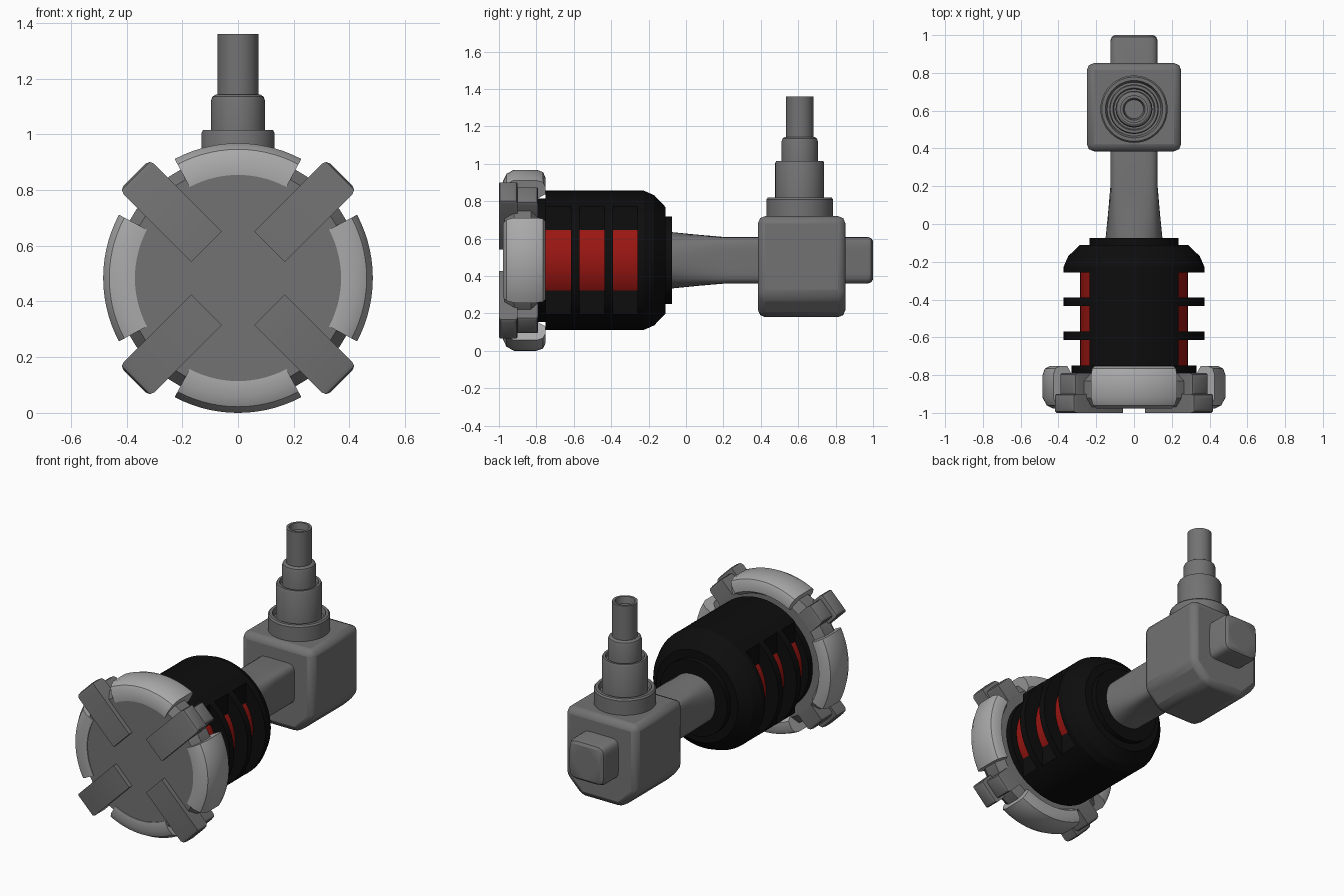
import bpy, bmesh
from math import sin, cos, pi, radians
from mathutils import Vector

if "Cube" in bpy.data.objects:
    bpy.data.objects.remove(bpy.data.objects["Cube"])

CZ = 0.484  # height of the main axis


def material(name, rgb):
    m = bpy.data.materials.new(name)
    m.diffuse_color = (*rgb, 1)
    m.use_nodes = True
    m.node_tree.nodes["Principled BSDF"].inputs["Base Color"].default_value = m.diffuse_color
    return m


GREY = material("grey", (0.17, 0.17, 0.17))
LIGHT = material("light_grey", (0.4, 0.4, 0.4))
BLACK = material("black", (0.004, 0.004, 0.004))
RED = material("red", (0.32, 0.008, 0.006))


def finish(name, bm, mat, bevel=0, segments=2, angle=30):
    bmesh.ops.remove_doubles(bm, verts=bm.verts, dist=1e-5)
    bmesh.ops.recalc_face_normals(bm, faces=bm.faces)
    me = bpy.data.meshes.new(name)
    bm.to_mesh(me)
    bm.free()
    me.materials.append(mat)
    ob = bpy.data.objects.new(name, me)
    bpy.context.collection.objects.link(ob)
    if bevel:
        b = ob.modifiers.new("bevel", 'BEVEL')
        b.width, b.segments = bevel, segments
    bpy.ops.object.select_all(action='DESELECT')
    bpy.context.view_layer.objects.active = ob
    ob.select_set(True)
    bpy.ops.object.shade_smooth_by_angle(angle=radians(angle))
    return ob


def skin(bm, rings, wrap_around=True, wrap_profile=False):
    """Quads between neighbouring rings of points, with caps on open ends."""
    vs = [[bm.verts.new(p) for p in r] for r in rings]
    n, m = len(vs), len(vs[0])
    for i in range(n if wrap_profile else n - 1):
        for j in range(m if wrap_around else m - 1):
            a, b = vs[i], vs[(i + 1) % n]
            k = (j + 1) % m
            bm.faces.new((a[j], a[k], b[k], b[j]))
    if wrap_around and not wrap_profile:
        bm.faces.new(vs[0])
        bm.faces.new(vs[-1])
    if wrap_profile and not wrap_around:
        bm.faces.new([r[0] for r in vs])
        bm.faces.new([r[-1] for r in vs])


def ring(r, y, n=64):
    return [Vector((r * cos(2 * pi * j / n), y, CZ + r * sin(2 * pi * j / n))) for j in range(n)]


def turned(name, profile, mat):
    bm = bmesh.new()
    skin(bm, [ring(r, y) for r, y in profile])
    return finish(name, bm, mat)


# front disc
turned("front_disc", [(0.40, -0.97), (0.44, -0.92), (0.44, -0.83), (0.39, -0.79)], GREY)

# four rounded rim guards
guard = [(0.37, -0.975), (0.425, -0.978), (0.462, -0.96), (0.484, -0.92), (0.484, -0.80),
         (0.472, -0.765), (0.445, -0.752), (0.40, -0.752), (0.37, -0.80)]
for k in range(4):
    bm = bmesh.new()
    angs = [k * pi / 2 + radians(-28 + 56 * j / 14) for j in range(15)]
    skin(bm, [[(r * cos(a), y, CZ + r * sin(a)) for a in angs] for r, y in guard], False, True)
    finish(f"rim_guard_{k + 1}", bm, LIGHT)


# four diagonal clamps, each a front bar with a smaller block behind
def clamp_box(name, k, r0, r1, y0, y1, width, bevel):
    bm = bmesh.new()
    skin(bm, [[(r, y0, -width / 2), (r, y1, -width / 2), (r, y1, width / 2), (r, y0, width / 2)]
              for r in (r0, r1)])
    if bevel:
        edges = [e for e in bm.edges if all(v.co.x > r1 - 0.01 for v in e.verts)]
        bmesh.ops.bevel(bm, geom=edges, offset=bevel, segments=2, profile=0.5, affect='EDGES')
    ob = finish(name, bm, GREY)
    ob.location.z = CZ
    ob.rotation_euler.y = pi / 4 + k * pi / 2


for k in range(4):
    clamp_box(f"clamp_bar_{k + 1}", k, 0.16, 0.525, -1.0, -0.90, 0.155, 0.022)
    clamp_box(f"clamp_block_{k + 1}", k, 0.30, 0.50, -0.91, -0.79, 0.125, 0.02)

# black housing: window sections are flattened on both sides
bm = bmesh.new()
flat = 0.235
rings = [ring(0.33, -0.80), ring(0.33, -0.75)]
for y0, y1 in ((-0.75, -0.615), (-0.57, -0.435), (-0.39, -0.258)):
    if y0 > -0.7:
        rings.append(ring(0.372, y0))
    for y in (y0, y1):
        rings.append([Vector((max(-flat, min(flat, p.x)), p.y, p.z)) for p in ring(0.372, y)])
    rings.append(ring(0.372, y1))
rings += [ring(r, y) for r, y in ((0.372, -0.225), (0.348, -0.17), (0.285, -0.11),
                                  (0.235, -0.11), (0.235, -0.075))]
skin(bm, rings)
finish("housing", bm, BLACK, angle=20)

# red core showing through the windows
turned("red_core", [(0.285, -0.76), (0.285, -0.24)], RED)

# neck: round at the housing, rounded square through to the rear stub
bm = bmesh.new()
rings = []
for y, h, n in ((-0.10, 0.152, 2.2), (-0.07, 0.15, 2.3), (0.06, 0.137, 3.5), (0.20, 0.125, 7),
                (0.97, 0.125, 7), (0.99, 0.118, 7), (1.0, 0.103, 7)):
    sec = []
    for j in range(64):
        c, s = cos(2 * pi * j / 64), sin(2 * pi * j / 64)
        r = h / (abs(c) ** n + abs(s) ** n) ** (1 / n)
        sec.append((r * c, y, CZ + r * s))
    rings.append(sec)
skin(bm, rings)
finish("neck", bm, GREY)

# rear block with chamfered underside
bm = bmesh.new()
half = [(0.14, 0.18), (0.25, 0.29), (0.25, 0.72)]
outline = half + [(-x, z) for x, z in reversed(half)]
skin(bm, [[(x, y, z) for x, z in outline] for y in (0.385, 0.852)])
finish("rear_block", bm, GREY, bevel=0.038)

# stepped upright tube
pipe = [(0.178, 0.68), (0.178, 0.81), (0.17, 0.82), (0.152, 0.82), (0.142, 0.79), (0.131, 0.79),
        (0.131, 1.005), (0.126, 1.015), (0.112, 1.015), (0.106, 0.995), (0.097, 0.995),
        (0.097, 1.12), (0.092, 1.135), (0.08, 1.143), (0.073, 1.143), (0.073, 1.36),
        (0.058, 1.36), (0.05, 1.32)]
bm = bmesh.new()
skin(bm, [[(r * cos(2 * pi * j / 48), 0.608 + r * sin(2 * pi * j / 48), z) for j in range(48)]
          for r, z in pipe])
finish("stepped_tube", bm, GREY)
